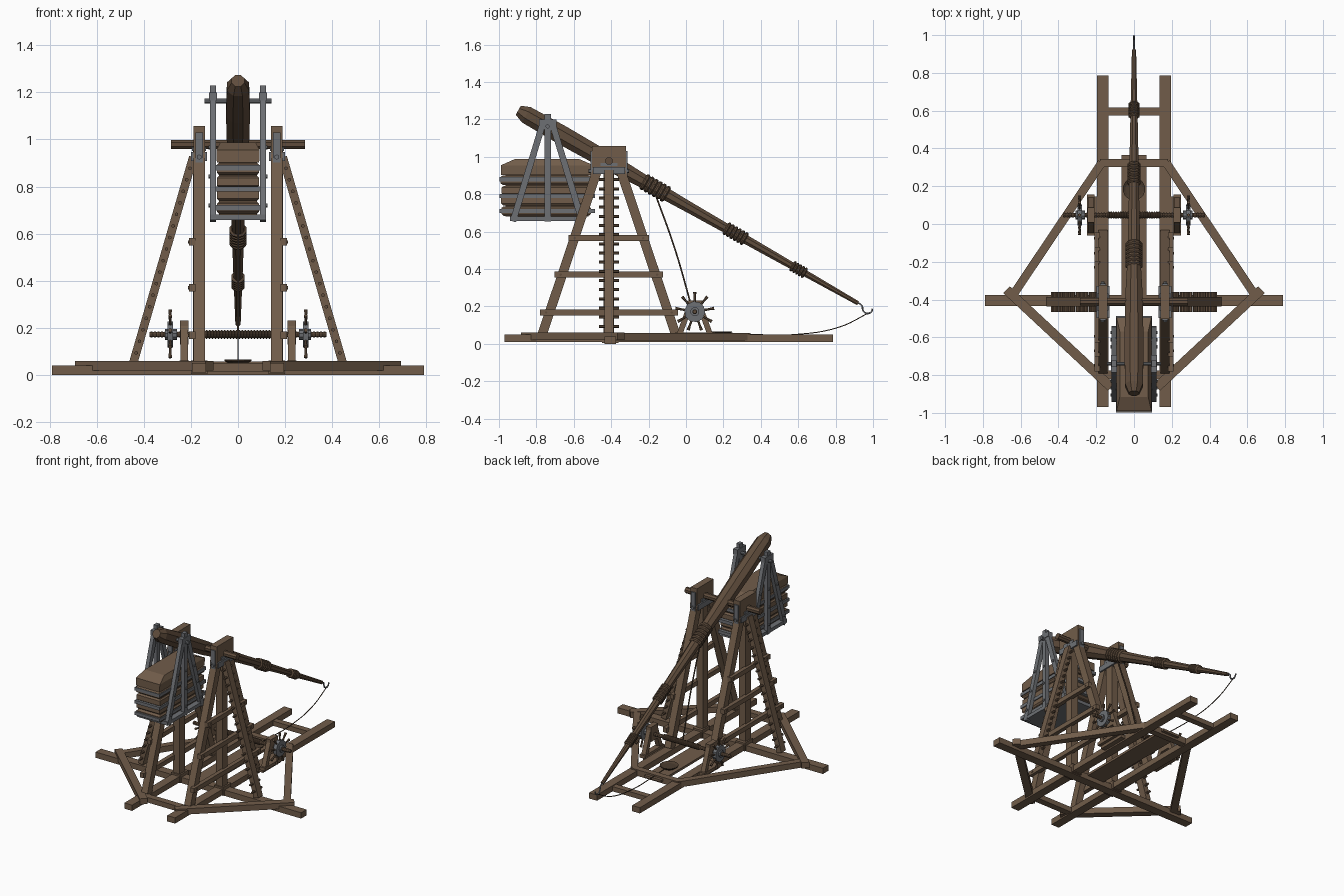
import bpy, bmesh, math, random
from mathutils import Vector as V

if "Cube" in bpy.data.objects:
    bpy.data.objects.remove(bpy.data.objects["Cube"])
random.seed(4)

def mat(name, c):
    m = bpy.data.materials.new(name)
    m.diffuse_color = (*c, 1)
    m.use_nodes = True
    m.node_tree.nodes["Principled BSDF"].inputs["Base Color"].default_value = m.diffuse_color
    return m
WOOD = mat("weathered wood", (0.165, 0.108, 0.068))
DARK = mat("dark wood", (0.115, 0.073, 0.045))
IRON = mat("iron", (0.155, 0.163, 0.175))
ROPE = mat("rope", (0.070, 0.045, 0.028))

def finish(name, bm, m):
    bmesh.ops.recalc_face_normals(bm, faces=bm.faces)
    me = bpy.data.meshes.new(name)
    bm.to_mesh(me)
    bm.free()
    me.materials.append(m)
    ob = bpy.data.objects.new(name, me)
    bpy.context.collection.objects.link(ob)
    return ob

def loft(name, rings, m):
    """Skin a list of closed rings and cap both ends."""
    bm = bmesh.new()
    vs = [[bm.verts.new(p) for p in r] for r in rings]
    n = len(vs[0])
    for a, b in zip(vs, vs[1:]):
        for i in range(n):
            bm.faces.new((a[i], a[(i + 1) % n], b[(i + 1) % n], b[i]))
    bm.faces.new(vs[0])
    bm.faces.new(vs[-1])
    return finish(name, bm, m)

def rect(x0, x1, y0, y1, z):
    return [(x0, y0, z), (x1, y0, z), (x1, y1, z), (x0, y1, z)]

def box(name, x0, x1, y0, y1, z0, z1, m=WOOD):
    return loft(name, [rect(x0, x1, y0, y1, z) for z in (z0, z1)], m)

def beam(name, a, b, w, d, side, m=WOOD):
    """Square timber from a to b; w is its width along 'side', d the other way."""
    a, b = V(a), V(b)
    t = (b - a).normalized()
    u = V(side)
    u = (u - t * u.dot(t)).normalized()
    v = t.cross(u)
    return loft(name, [[p + u * w / 2 * i + v * d / 2 * j for i, j in ((-1, -1), (1, -1), (1, 1), (-1, 1))]
                       for p in (a, b)], m)

def lathe(name, a, b, prof, m, n=8):
    """Turned part along a-b; prof holds (fraction, radius)."""
    a, b = V(a), V(b)
    t = (b - a).normalized()
    u = t.orthogonal().normalized() if abs(t.x) > 0.9 else V((1, 0, 0))
    u = (u - t * u.dot(t)).normalized()
    v = t.cross(u)
    ang = [2 * math.pi * (i + 0.5) / n for i in range(n)]
    return loft(name, [[a.lerp(b, f) + (u * math.cos(g) + v * math.sin(g)) * r for g in ang] for f, r in prof], m)

def rod(name, a, b, r, m=IRON, n=8):
    return lathe(name, a, b, [(0, r), (1, r)], m, n)

def coil(name, a, b, r, turns, m=ROPE, depth=0.005):
    prof = []
    for i in range(turns):
        prof += [(i / turns, r - depth), ((i + .3) / turns, r), ((i + .7) / turns, r)]
    return lathe(name, a, b, prof + [(1, r - depth)], m, 10)

def rope(name, pts, r, m=ROPE):
    cu = bpy.data.curves.new(name, 'CURVE')
    cu.dimensions = '3D'
    cu.bevel_depth, cu.bevel_resolution, cu.resolution_u = r, 1, 6
    cu.use_fill_caps = True
    sp = cu.splines.new('BEZIER')
    sp.bezier_points.add(len(pts) - 1)
    for bp, p in zip(sp.bezier_points, pts):
        bp.co = p
        bp.handle_left_type = bp.handle_right_type = 'AUTO'
    cu.materials.append(m)
    ob = bpy.data.objects.new(name, cu)
    bpy.context.collection.objects.link(ob)

# Ground frame: cross beam, ties and launching board
PY = -0.412            # plane of the tower posts
wy, wz = 0.047, 0.172  # windlass axis
box("cross_beam", -0.79, 0.79, -0.435, -0.375, 0, 0.04)
box("rear_tie", -0.14, 0.14, 0.575, 0.617, 0.012, 0.045)
box("middle_tie", -0.18, 0.18, 0.302, 0.345, 0.015, 0.058)
box("front_tie", -0.14, 0.14, -0.82, -0.775, 0.015, 0.05)
box("launch_board", -0.065, 0.065, -0.43, 0.365, 0.03, 0.046)

for s in (-1, 1):
    X = 0.165 * s
    box("base_rail", X - 0.03, X + 0.03, -0.97, 0.785, 0.01, 0.05)
    box("rail_joint", X - 0.035, X + 0.035, -0.45, -0.36, 0.005, 0.062)
    beam("front_diagonal", (0.675 * s, -0.348, 0.04), (0.12 * s, -0.865, 0.04), 0.04, 0.05, (0, 0, 1))
    beam("rear_diagonal", (0.64 * s, -0.375, 0.038), (0.17 * s, 0.325, 0.038), 0.04, 0.045, (0, 0, 1))

    # Side tower: post, legs, head block and side rungs
    box("tower_post", X - 0.025, X + 0.025, PY - 0.028, PY + 0.028, 0.05, 0.95)
    for k in (-1, 1):
        beam("tower_leg", (X, PY + k * 0.357, 0.05), (X, PY + k * 0.062, 0.93), 0.048, 0.05, (1, 0, 0))
    box("head_block", X - 0.024, X + 0.024, -0.503, -0.322, 0.94, 1.058)
    for z, h in ((0.565, 0.215), (0.37, 0.29), (0.168, 0.368)):
        box("tower_rung", X + s * 0.015, X + s * 0.044, PY - h, PY + h, z - 0.016, z + 0.016)
        for k in (-1, 1):
            y = PY + k * (h - 0.032)
            rod("rung_bolt", (X + s * 0.04, y, z), (X + s * 0.048, y, z), 0.007, DARK, 6)

    # Iron strapping of the head
    box("head_band", X - 0.034, X + 0.034, -0.497, -0.327, 0.908, 0.946, IRON)
    for k in (-1, 1):
        y = PY + k * 0.088
        loft("pointed_strap", [rect(X - 0.016 * w, X + 0.016 * w, y - 0.01, y + 0.01, z)
                               for z, w in ((1.03, 1), (0.86, 1), (0.83, 0.15))], IRON)
        rod("strap_bolt", (X, y, 0.925), (X, y + k * 0.02, 0.925), 0.011, IRON, 6)
    box("axle_plate", X - 0.03, X + 0.03, PY - 0.045, PY + 0.045, 0.95, 0.968, IRON)

    # Leaning outer brace used as a ladder
    lo, hi = V((0.445 * s, PY, 0.05)), V((0.19 * s, PY, 0.925))
    beam("outer_brace", lo, hi, 0.05, 0.036, (0, 1, 0))
    for i in range(17):
        p = lo.lerp(hi, 0.05 + i * 0.056)
        rod("ladder_peg", p - V((0, 0.053, 0)), p + V((0, 0.053, 0)), 0.008, DARK, 6)

    # Windlass stand and spoked hand wheel
    wx = 0.228 * s
    box("windlass_head", wx - 0.018, wx + 0.018, wy - 0.04, wy + 0.04, 0.13, 0.232)
    box("windlass_foot", wx - 0.02, wx + 0.02, -0.06, 0.155, 0.04, 0.062)
    box("foot_bearer", min(X, wx), max(X, wx), -0.05, 0.145, 0.02, 0.045)
    for k in (-1, 1):
        beam("windlass_leg", (wx, wy + k * 0.082, 0.05), (wx, wy + k * 0.02, 0.22), 0.032, 0.03, (1, 0, 0))
    rod("wheel_hub", (0.275 * s, wy, wz), (0.3 * s, wy, wz), 0.056, IRON, 10)
    rod("wheel_collar", (0.26 * s, wy, wz), (0.31 * s, wy, wz), 0.024, IRON, 10)
    for i in range(9):
        a = 2 * math.pi * (i + 0.25) / 9
        d = V((0, math.cos(a), math.sin(a)))
        c = V((0.288 * s, wy, wz))
        lathe("wheel_handle", c + d * 0.04, c + d * 0.105, [(0, 0.006), (0.6, 0.006), (1, 0.009)], DARK, 6)

    # Hanger straps of the counterweight
    hx = 0.106 * s
    for k in (-1, 0, 1):
        beam("hanger_strap", (hx, -0.74 + k * 0.185, 0.655), (hx, -0.74 + k * 0.022, 1.19), 0.026, 0.034, (1, 0, 0), IRON)
        for f in (0.12, 0.35, 0.58):
            y, z = -0.74 + k * (0.185 - 0.163 * f), 0.655 + 0.535 * f
            rod("hanger_bolt", (hx, y, z), (hx + s * 0.019, y, z), 0.009, IRON, 6)
    box("hanger_cap", hx - 0.017, hx + 0.017, -0.787, -0.693, 1.165, 1.2, IRON)
    box("hanger_eye", hx - 0.013, hx + 0.013, -0.757, -0.723, 1.19, 1.228, IRON)

# Main axle
rod("main_axle", (-0.285, PY, 0.978), (0.285, PY, 0.978), 0.021, DARK)

# Throwing arm with rope bindings and release hook
A, B = V((0, -0.875, 1.237)), V((0, 0.92, 0.217))
def on_arm(y):
    return A.lerp(B, (y - A.y) / (B.y - A.y))
lathe("throwing_arm", A, B, [(-0.012, 0.03), (0.012, 0.051), (0.12, 0.055), (0.27, 0.05), (0.36, 0.04), (0.5, 0.032),
                             (0.75, 0.023), (1, 0.012)], DARK, 8)
for y0, y1, r, t in ((-0.23, -0.1, 0.046, 6), (0.21, 0.32, 0.037, 6), (0.565, 0.64, 0.03, 5)):
    coil("arm_binding", on_arm(y0), on_arm(y1), r, t, DARK, 0.008)
rope("arm_hook", [(0, 0.9, 0.228), (0, 0.94, 0.205), (0, 0.947, 0.178), (0, 0.967, 0.163), (0, 0.99, 0.17),
                  (0, 0.997, 0.188)], 0.005, IRON)

# Counterweight crate: layered planks, chamfered lid, iron bands and floor
for z in (0.685, 0.74, 0.795, 0.85):
    y0, y1 = -0.985 - random.uniform(0, .008), -0.5 + random.uniform(-.01, .006)
    loft("crate_plank", [rect(-w, w, y0 + e, y1 - e, z + h) for w, e, h in
                         ((0.082, 0.012, 0), (0.09, 0, 0.01), (0.09, 0, 0.042), (0.082, 0.012, 0.05))], WOOD)
box("crate_core", -0.08, 0.08, -0.965, -0.52, 0.68, 0.91)
loft("crate_lid", [rect(-w, w, -0.99 + e, -0.495 - e, z)
                   for w, e, z in ((0.09, 0, 0.902), (0.092, 0, 0.955), (0.075, 0.075, 0.988))], WOOD)
for z in (0.71, 0.79, 0.88):
    box("crate_band", -0.096, 0.096, -0.998, -0.487, z - 0.011, z + 0.011, IRON)
box("crate_floor", -0.118, 0.118, -0.94, -0.54, 0.658, 0.682, IRON)
rod("hanger_pin", (-0.142, -0.74, 1.163), (0.142, -0.74, 1.163), 0.011)

# Windlass drum and hauling rope
coil("windlass_drum", (-0.375, wy, wz), (0.375, wy, wz), 0.013, 50, DARK, 0.003)
coil("drum_winding", (-0.14, wy, wz), (0.14, wy, wz), 0.019, 22, DARK, 0.005)
rope("hauling_rope", [on_arm(-0.165) - V((0, 0, 0.03)), (0, -0.06, 0.51), (0, 0.035, 0.18)], 0.005)

# Sling and pouch
rope("sling_cord", [(0, 0.985, 0.17), (0, 0.82, 0.09), (0, 0.58, 0.05), (0, 0.38, 0.05), (0, 0.23, 0.058)], 0.003)
lathe("sling_pouch", (0, 0.185, 0.046), (0, 0.185, 0.066), [(0, 0.038), (0.7, 0.058), (1, 0.06), (0.6, 0.045)], ROPE, 14)
